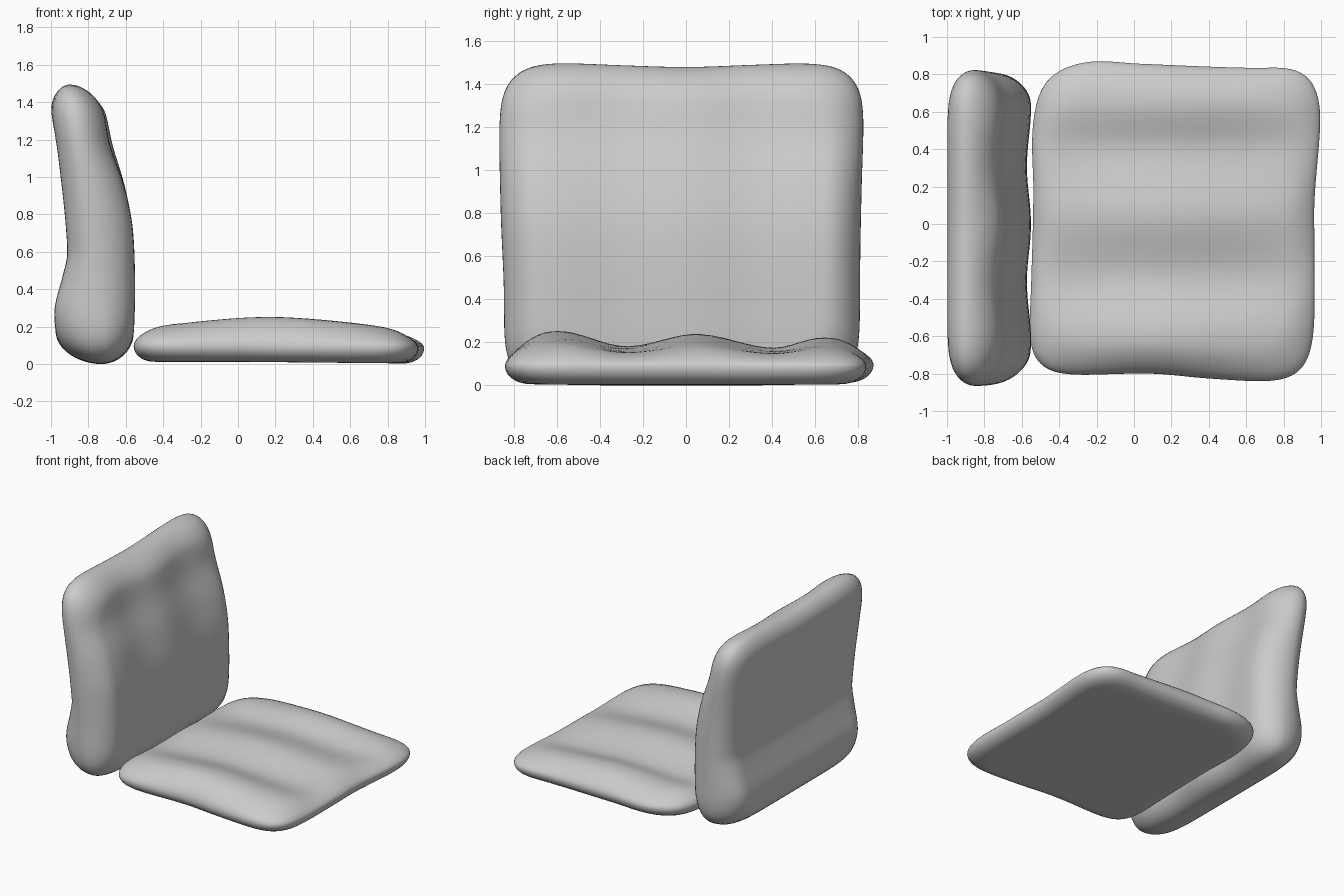
import bpy, bmesh, math
from math import cos, pi, exp

if "Cube" in bpy.data.objects:
    bpy.data.objects.remove(bpy.data.objects["Cube"])


def curve(*pts):
    """Smooth curve through (position, value) points."""
    def f(t):
        if t <= pts[0][0]:
            return pts[0][1]
        if t >= pts[-1][0]:
            return pts[-1][1]
        i = max(k for k in range(len(pts) - 1) if pts[k][0] <= t)

        def slope(k):
            lo, hi = pts[max(k - 1, 0)], pts[min(k + 1, len(pts) - 1)]
            return (hi[1] - lo[1]) / (hi[0] - lo[0])
        (x0, y0), (x1, y1) = pts[i], pts[i + 1]
        w = x1 - x0
        s = (t - x0) / w
        return ((2*s**3 - 3*s**2 + 1) * y0 + (s**3 - 2*s**2 + s) * w * slope(i)
                + (3*s**2 - 2*s**3) * y1 + (s**3 - s**2) * w * slope(i + 1))
    return f


def cushion(name, lo_p, hi_p, lo_q, hi_q, face_a, face_b, mid, r_a, r_b, place, power=8, n=52):
    """Pillow over a wavy rounded rectangle in (p, q), two faces meeting on a round rim."""
    bm = bmesh.new()
    p_mid, p_half = (hi_p(0) + lo_p(0)) / 2, (hi_p(0) - lo_p(0)) / 2
    q_mid, q_half = (hi_q(0) + lo_q(0)) / 2, (hi_q(0) - lo_q(0)) / 2
    for face, r in ((face_a, r_a), (face_b, r_b)):
        grid = []
        for i in range(n + 1):
            row = []
            for j in range(n + 1):
                u, v = 2 * i / n - 1, 2 * j / n - 1
                m0 = max(abs(u), abs(v))
                m = math.sin(m0 * pi / 2)
                norm = (abs(u)**power + abs(v)**power)**(1 / power) or 1
                a, b = u / norm * m, v / norm * m
                p0, q0 = p_mid + a * p_half, q_mid + b * q_half
                p = lo_p(q0) + (hi_p(q0) - lo_p(q0)) * (a + 1) / 2
                q = lo_q(p0) + (hi_q(p0) - lo_q(p0)) * (b + 1) / 2
                k = max(0, 1 - (1 - m) * 0.8 / r)
                h = math.sqrt(max(0, 1 - k * k))
                c = mid(p)
                row.append(bm.verts.new(place(p, q, c + (face(p, q) - c) * h)))
            grid.append(row)
        for i in range(n):
            for j in range(n):
                bm.faces.new((grid[i][j], grid[i+1][j], grid[i+1][j+1], grid[i][j+1]))
    bmesh.ops.remove_doubles(bm, verts=bm.verts, dist=0.0003)
    bmesh.ops.recalc_face_normals(bm, faces=bm.faces)
    for f in bm.faces:
        f.smooth = True
    me = bpy.data.meshes.new(name)
    bm.to_mesh(me)
    bm.free()
    ob = bpy.data.objects.new(name, me)
    bpy.context.collection.objects.link(ob)


# seat cushion: flat underside, three padded ridges on top
ridge = curve((-0.85, 0.20), (-0.58, 0.245), (-0.28, 0.175), (0.05, 0.232),
              (0.4, 0.168), (0.63, 0.215), (0.87, 0.18))
crown = curve((-0.56, -0.035), (-0.3, -0.02), (0.17, 0.006), (0.6, -0.02), (0.85, -0.045), (1, -0.07))


def seat_top(x, y):
    # ridges flatten towards the front and rear edges
    fade = 1 - min(1, abs(x - 0.2) / 0.8)**3
    return 0.215 + (ridge(y) - 0.215) * fade + crown(x)


cushion("seat_cushion",
        curve((-0.84, -0.55), (-0.65, -0.565), (-0.3, -0.55), (0.2, -0.538), (0.5, -0.545), (0.85, -0.52)),
        curve((-0.84, 0.95), (-0.5, 0.965), (-0.1, 0.965), (0.15, 0.965), (0.6, 1.0), (0.85, 0.995)),
        curve((-0.56, -0.82), (-0.3, -0.81), (0.1, -0.80), (0.4, -0.825), (0.75, -0.845), (1, -0.84)),
        curve((-0.56, 0.82), (-0.25, 0.87), (0, 0.857), (0.6, 0.835), (0.8, 0.845), (1, 0.845)),
        seat_top,
        lambda x, y: 0.012 - 0.01 * max(0, x),
        lambda x: 0.095 - 0.01 * max(0, x),
        0.17, 0.11,
        lambda x, y, z: (x, y, z))

# back cushion: leaning, with a lumbar bulge at the lower rear
front = curve((0, -0.57), (0.28, -0.552), (0.7, -0.56), (0.95, -0.605), (1.17, -0.67),
              (1.33, -0.705), (1.5, -0.76))
rear = curve((0, -0.95), (0.17, -0.975), (0.3, -0.98), (0.48, -0.935), (0.6, -0.912),
             (1.1, -0.96), (1.38, -1.003), (1.5, -1.01))


def back_front(z, y):
    folds = 0.011 * (cos(2 * pi * y / 0.62) - 1)
    return front(z) + folds - 0.02 * exp(-((z - 1.2) / 0.2)**2) * (1 - cos(pi * y))/2


cushion("back_cushion",
        lambda y: 0.0,
        curve((-0.87, 1.49), (-0.68, 1.5), (-0.3, 1.485), (0, 1.477), (0.3, 1.487), (0.65, 1.5), (0.83, 1.495)),
        curve((0, -0.855), (0.4, -0.845), (0.8, -0.86), (1.3, -0.868), (1.5, -0.86)),
        curve((0, 0.81), (0.5, 0.808), (0.9, 0.815), (1.3, 0.828), (1.5, 0.825)),
        back_front,
        lambda z, y: rear(z),
        curve((0, -0.73), (0.3, -0.745), (0.8, -0.78), (1.2, -0.85), (1.5, -0.9)),
        0.16, 0.17,
        lambda z, y, x: (x, y, z))
